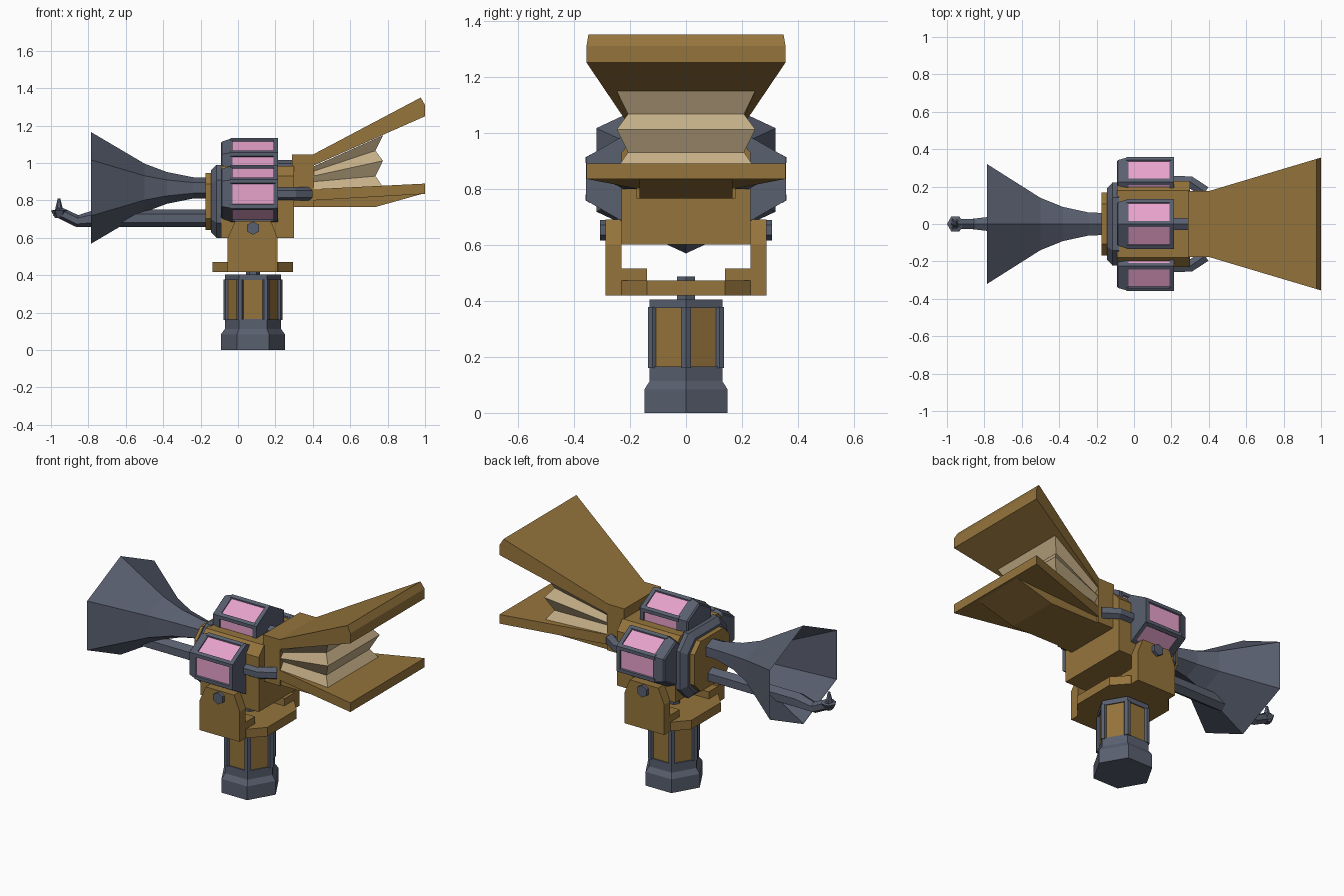
import bpy, bmesh
from math import cos, sin, pi
from mathutils import Vector

if "Cube" in bpy.data.objects:
    bpy.data.objects.remove(bpy.data.objects["Cube"])


def mat(name, r, g, b):
    m = bpy.data.materials.new(name)
    m.diffuse_color = (r, g, b, 1)
    m.use_nodes = True
    m.node_tree.nodes["Principled BSDF"].inputs["Base Color"].default_value = m.diffuse_color
    return m


BRASS = mat("brass", 0.30, 0.175, 0.045)
STEEL = mat("steel", 0.10, 0.115, 0.16)
PINK = mat("pink_glass", 0.80, 0.36, 0.60)
CLOTH = mat("bellows_cloth", 0.55, 0.42, 0.24)


def loft(name, rings, material, caps=True):
    """Flat-faced skin through rings with equal point counts."""
    bm = bmesh.new()
    vr = [[bm.verts.new(p) for p in r] for r in rings]
    n = len(vr[0])
    for a, b in zip(vr, vr[1:]):
        for i in range(n):
            j = (i + 1) % n
            bm.faces.new((a[i], a[j], b[j], b[i]))
    if caps:
        bm.faces.new(vr[0])
        bm.faces.new(vr[-1])
    bmesh.ops.recalc_face_normals(bm, faces=bm.faces)
    me = bpy.data.meshes.new(name)
    bm.to_mesh(me)
    bm.free()
    me.materials.append(material)
    ob = bpy.data.objects.new(name, me)
    bpy.context.collection.objects.link(ob)
    return ob


def box(name, x0, x1, y0, y1, z0, z1, material):
    c = [(x0, y0), (x1, y0), (x1, y1), (x0, y1)]
    return loft(name, [[(x, y, z) for x, y in c] for z in (z0, z1)], material)


def side_prism(name, pts, y0, y1, material):
    """Extrude an (x, z) profile along y."""
    return loft(name, [[(x, y, z) for x, z in pts] for y in (y0, y1)], material)


def hex_z(cx, cy, z, r):
    return [(cx + r * cos(k * pi / 3), cy + r * sin(k * pi / 3), z) for k in range(6)]


def hex_x(x, cy, cz, r, ys=1.0):
    return [(x, cy + ys * r * sin(k * pi / 3), cz + r * cos(k * pi / 3)) for k in range(6)]


def pipe(name, path, radii, material):
    """Hexagonal tube along a path lying in a plane."""
    path = [Vector(p) for p in path]
    rings = []
    for i, p in enumerate(path):
        t = (path[min(i + 1, len(path) - 1)] - path[max(i - 1, 0)]).normalized()
        u = t.cross(Vector((0, 0, 1))).normalized()
        v = u.cross(t)
        rings.append([p + radii[i] * (u * cos(k * pi / 3 + pi / 6) + v * sin(k * pi / 3 + pi / 6))
                      for k in range(6)])
    return loft(name, rings, material)


def cut_rect(x, hy, hz, cz, c):
    """Rectangle with clipped corners in the yz plane."""
    q = [(hy, hz - c), (hy - c, hz), (c - hy, hz), (-hy, hz - c),
         (-hy, c - hz), (c - hy, -hz), (hy - c, -hz), (hy, c - hz)]
    return [(x, y, cz + z) for y, z in q]


CX = 0.08
# Pedestal: hexagonal foot, ribbed column, cap and pivot
loft("pedestal_foot", [hex_z(CX, 0, z, r) for z, r in
                       ((0, .172), (.083, .172), (.113, .15), (.165, .15))], STEEL)
loft("pedestal_column", [hex_z(CX, 0, z, .143) for z in (.16, .38)], BRASS)
for k in range(6):
    a = k * pi / 3
    loft(f"column_rib_{k}", [hex_z(CX + .137 * cos(a), .137 * sin(a), z, .02)
                             for z in (.16, .378)], STEEL)
loft("pedestal_cap", [hex_z(CX, 0, z, .15) for z in (.375, .405)], STEEL)
loft("pivot_shaft", [hex_z(CX, 0, z, .037) for z in (.40, .487)], STEEL)

# Yoke: swivel plate, shoulder blocks, tapered arms and bolts
plate = [(.215, .14), (.133, .23), (-.133, .23), (-.215, .14),
         (-.215, -.14), (-.133, -.23), (.133, -.23), (.215, -.14)]
loft("yoke_plate", [[(CX + x, y, z) for x, y in plate] for z in (.418, .472)], BRASS)
arm = [(-.055, .418), (.212, .418), (.212, .60), (.175, .69), (-.015, .69), (-.055, .60)]
for s, side in ((-1, "front"), (1, "back")):
    box(f"yoke_shoulder_{side}", -.055, .212, s * .14, s * .25, .42, .515, BRASS)
    side_prism(f"yoke_arm_{side}", arm, s * .23, s * .287, BRASS)
    bolt = [(CX + .036 * sin(k * pi / 3), .652 + .036 * cos(k * pi / 3)) for k in range(6)]
    side_prism(f"yoke_bolt_{side}", bolt, s * .22, s * .307, STEEL)

# Main body with rear collar and horn mounting plate
sect = [(-.23, .60), (.23, .60), (.23, .93), (.18, .985), (-.18, .985), (-.23, .93)]
loft("main_body", [[(x, y, z) for y, z in sect] for x in (-.09, .30)], BRASS)
loft("rear_collar", [cut_rect(-.145, .19, .165, .795, .07), cut_rect(-.115, .222, .195, .795, .08),
                     cut_rect(-.08, .222, .195, .795, .08)], STEEL)
loft("horn_plate", [cut_rect(x, .168, .152, .795, .06) for x in (-.175, -.13)], BRASS)

# Three hexagonal canisters with glass panels, corner ribs, end caps and feed pipes
for tag, cy, cz in (("top", 0, .98), ("front", -.225, .835), ("back", .225, .835)):
    loft(f"canister_glass_{tag}", [hex_x(x, cy, cz, .146) for x in (-.04, .2)], PINK)
    loft(f"canister_cap_{tag}", [hex_x(x, cy, cz, r) for x, r in
                                 ((-.092, .125), (-.085, .135), (-.03, .153))], STEEL)
    loft(f"canister_end_{tag}", [hex_x(x, cy, cz, .153) for x in (.19, .215)], STEEL)
    for k in range(6):
        a = k * pi / 3
        rib = [hex_x(x, cy + .134 * sin(a), cz + .134 * cos(a), .02) for x in (-.04, .2)]
        loft(f"canister_rib_{tag}_{k}", rib, STEEL)
    path = [(.2, cy, cz), (.3, cy, cz)]
    if cy:
        path.append((.38, cy * .76, cz))
    pipe(f"feed_pipe_{tag}", path, [.036] * len(path), STEEL)

# Flared hexagonal horn, hollow
flare = [(-.15, .055), (-.24, .057), (-.38, .085), (-.5, .13), (-.785, .298),
         (-.78, .292), (-.5, .122), (-.38, .075), (-.24, .045)]
loft("horn", [hex_x(x, 0, .867, r, 1.24) for x, r in flare], STEEL)

# Pilot tube under the horn, upturned cup and tip
pipe("pilot_tube", [(-.12, 0, .705), (-.76, 0, .705), (-.86, 0, .69), (-.975, 0, .745)],
     [.046, .046, .032, .03], STEEL)
loft("pilot_cup", [hex_z(-.955, 0, z, r) for z, r in ((.705, .022), (.745, .045), (.75, .03))], STEEL)
loft("pilot_tip", [hex_z(-.957, 0, z, r) for z, r in ((.73, .025), (.765, .018), (.81, .007))], STEEL)

# Bellows: neck block, flared boards, keel and folded cloth
box("bellows_neck", .29, .405, -.176, .176, .765, 1.045, BRASS)


def width(x):
    return .176 + .179 * (x - .4) / .6


def board(name, pts):
    loft(name, [[(x, s * width(x), z) for x, z in pts] for s in (-1, 1)], BRASS)


board("upper_board", [(.4, .985), (1, 1.25), (1, 1.31), (.977, 1.35), (.4, 1.045)])
board("lower_board", [(.4, .80), (1, .835), (1, .89), (.4, .86)])
side_prism("lower_keel", [(.39, .765), (.735, .765), (.995, .838), (.39, .84)], -.166, .166, BRASS)
folds = [(.775, .247, 1.148, .98), (.735, .207, 1.066, .955), (.775, .247, 1.012, .93),
         (.735, .207, .93, .90), (.775, .247, .872, .86)]
loft("bellows_cloth", [[(.4, -w * .7, zi), (x, -w, zo), (x, w, zo), (.4, w * .7, zi)]
                       for x, w, zo, zi in folds], CLOTH)
